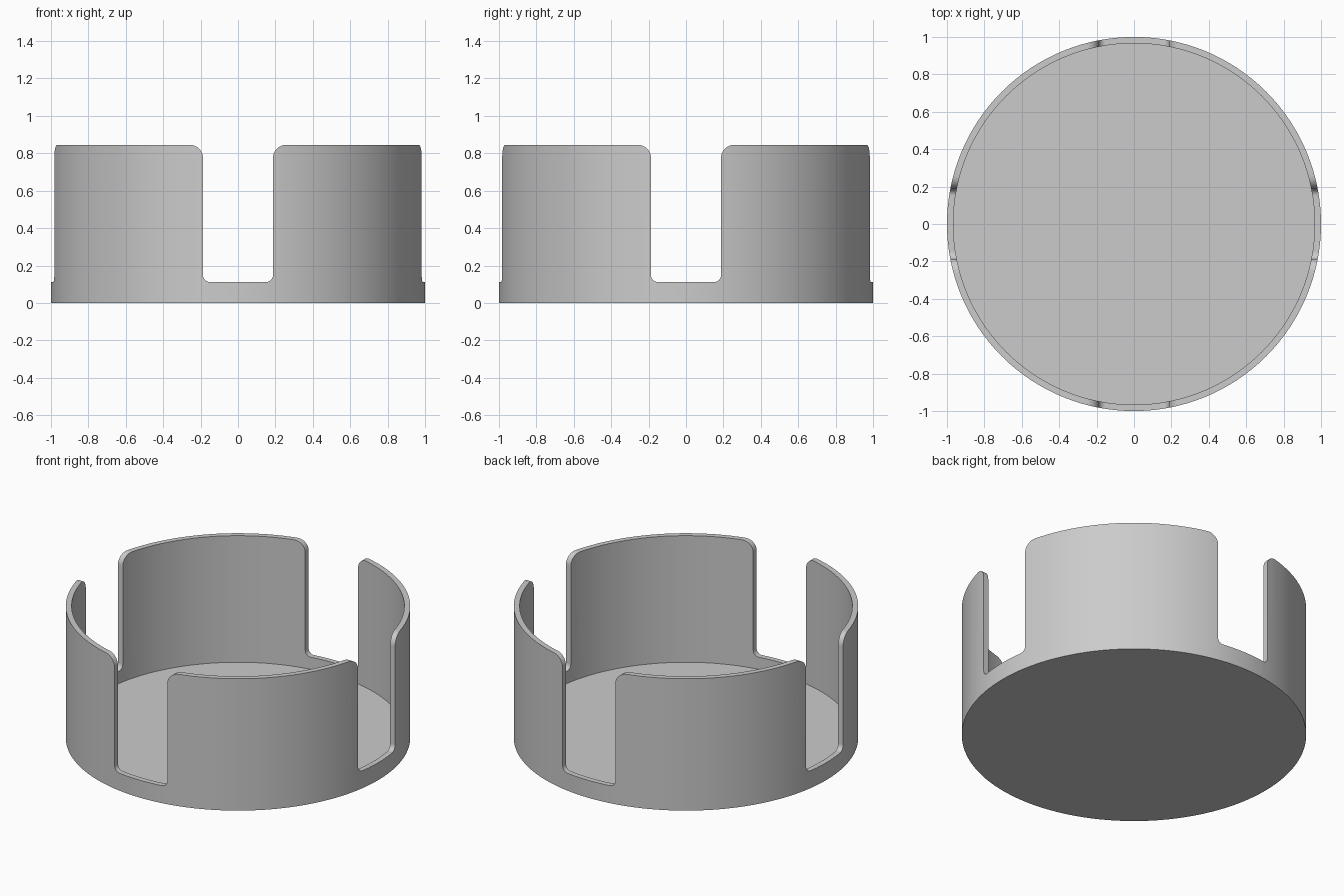
import bpy, bmesh
from math import pi, cos, sin, radians

if "Cube" in bpy.data.objects:
    bpy.data.objects.remove(bpy.data.objects["Cube"])

R_OUT, R_IN = 1.0, 0.966
HEIGHT, FLOOR = 0.845, 0.034
SLOT_HALF, SLOT_Z = 0.187, 0.112
R_TOP, R_BOTTOM = 0.07, 0.036
SEGMENTS = 128


def make_object(name, bm):
    bmesh.ops.recalc_face_normals(bm, faces=bm.faces)
    mesh = bpy.data.meshes.new(name)
    bm.to_mesh(mesh)
    bm.free()
    obj = bpy.data.objects.new(name, mesh)
    bpy.context.collection.objects.link(obj)
    return obj


def arc(cx, cz, r, a0, a1, steps=8):
    angles = [radians(a0 + (a1 - a0) * i / steps) for i in range(steps + 1)]
    return [(cx + r * cos(a), cz + r * sin(a)) for a in angles]


# Round holder: rings from the underside centre, over the rim, to the floor
def round_holder():
    bm = bmesh.new()
    rings = []
    for r, z in [(R_OUT, 0), (R_OUT, HEIGHT), (R_IN, HEIGHT), (R_IN, FLOOR)]:
        rings.append([bm.verts.new((r * cos(2 * pi * i / SEGMENTS),
                                    r * sin(2 * pi * i / SEGMENTS), z))
                      for i in range(SEGMENTS)])
    for a, b in zip(rings, rings[1:]):
        for i in range(SEGMENTS):
            j = (i + 1) % SEGMENTS
            bm.faces.new((a[i], a[j], b[j], b[i]))
    bm.faces.new(rings[0])
    bm.faces.new(rings[-1])
    return make_object("round_holder", bm)


# Slot cutter: rounded lower corners, flared upper corners
def slot_cutter(name, turn):
    right = arc(SLOT_HALF - R_BOTTOM, SLOT_Z + R_BOTTOM, R_BOTTOM, -90, 0)
    right += arc(SLOT_HALF + R_TOP, HEIGHT - R_TOP, R_TOP, 180, 90)
    right.append((SLOT_HALF + R_TOP, HEIGHT + 0.2))
    profile = right + [(-x, z) for x, z in reversed(right)]
    bm = bmesh.new()
    face = bm.faces.new([bm.verts.new((x, -1.5, z)) for x, z in profile])
    ext = bmesh.ops.extrude_face_region(bm, geom=[face], use_keep_orig=True)
    moved = [v for v in ext["geom"] if isinstance(v, bmesh.types.BMVert)]
    bmesh.ops.translate(bm, verts=moved, vec=(0, 3, 0))
    obj = make_object(name, bm)
    obj.rotation_euler.z = turn
    obj.hide_render = True
    return obj


holder = round_holder()
bpy.context.view_layer.objects.active = holder
holder.select_set(True)

# Two crossing cuts make the four wall openings
for name, turn in [("slot_cutter_front_back", 0), ("slot_cutter_sides", pi / 2)]:
    cutter = slot_cutter(name, turn)
    mod = holder.modifiers.new(name, 'BOOLEAN')
    mod.operation = 'DIFFERENCE'
    mod.solver = 'EXACT'
    mod.object = cutter
    bpy.context.view_layer.update()
    bpy.ops.object.modifier_apply(modifier=mod.name)
    bpy.data.objects.remove(cutter)

bpy.ops.object.shade_smooth_by_angle(angle=radians(30))
